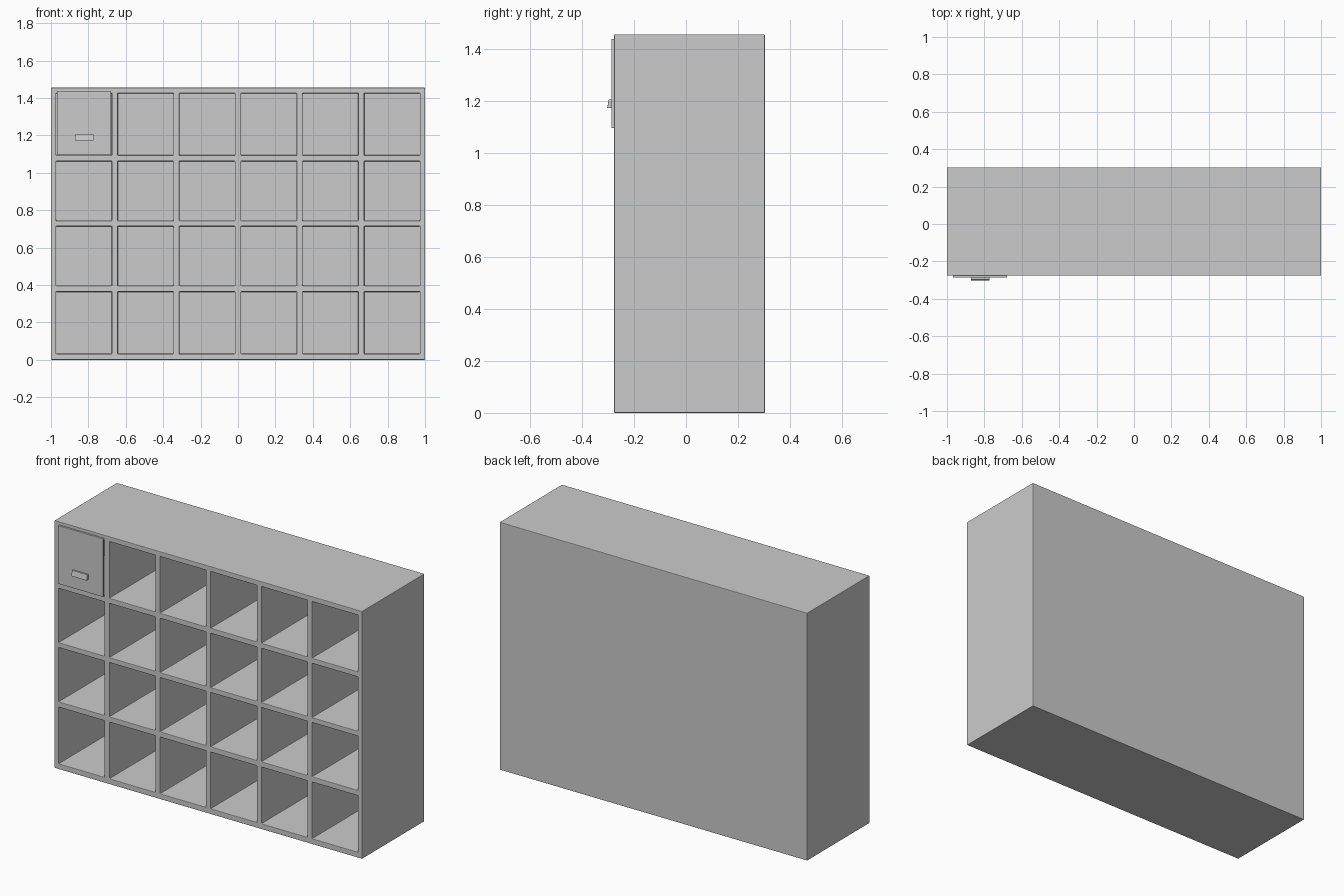
import bpy, bmesh

if "Cube" in bpy.data.objects:
    bpy.data.objects.remove(bpy.data.objects["Cube"])

FRONT, BACK, TOP = -0.276, 0.303, 1.455
CELL_BACK = 0.28

# Grid lines: frame and opening edges alternate
xs = [-1.0]
for c in range(6):
    mid = (c - 2.5) * 0.3295
    xs += [mid - 0.149, mid + 0.149]
xs.append(1.0)
zs = [0, 0.032, 0.364, 0.396, 0.714, 0.744, 1.062, 1.093, 1.425, TOP]


def finish(bm, name, bevel):
    bmesh.ops.recalc_face_normals(bm, faces=bm.faces)
    me = bpy.data.meshes.new(name)
    bm.to_mesh(me)
    bm.free()
    ob = bpy.data.objects.new(name, me)
    bpy.context.collection.objects.link(ob)
    mod = ob.modifiers.new("soft_edges", 'BEVEL')
    mod.width = bevel
    mod.segments = 2
    mod.limit_method = 'ANGLE'
    return ob


def prism(name, x0, x1, profile, bevel):
    """Extrude a (y, z) profile along x."""
    bm = bmesh.new()
    face = bm.faces.new([bm.verts.new((x0, y, z)) for y, z in profile])
    geo = bmesh.ops.extrude_face_region(bm, geom=[face], use_keep_orig=True)["geom"]
    moved = [g for g in geo if isinstance(g, bmesh.types.BMVert)]
    bmesh.ops.translate(bm, verts=moved, vec=(x1 - x0, 0, 0))
    return finish(bm, name, bevel)


# Cabinet: front lattice with pockets pushed back from each opening
bm = bmesh.new()
grid = [[bm.verts.new((x, FRONT, z)) for z in zs] for x in xs]
rim_edges = []
for i in range(len(xs) - 1):
    for j in range(len(zs) - 1):
        q = [grid[i][j], grid[i + 1][j], grid[i + 1][j + 1], grid[i][j + 1]]
        if i % 2 and j % 2:
            b = [bm.verts.new((v.co.x, CELL_BACK, v.co.z)) for v in q]
            bm.faces.new(b)
            for k in range(4):
                n = (k + 1) % 4
                bm.faces.new((q[k], q[n], b[n], b[k]))
        else:
            bm.faces.new(q)
# Outer shell and back panel
rim = [e for e in bm.edges if e.is_boundary]
geo = bmesh.ops.extrude_edge_only(bm, edges=rim)["geom"]
bmesh.ops.translate(bm, verts=[g for g in geo if isinstance(g, bmesh.types.BMVert)],
                    vec=(0, BACK - FRONT, 0))
bmesh.ops.holes_fill(bm, edges=[e for e in bm.edges if e.is_boundary], sides=0)
finish(bm, "cabinet", 0.003)

# Door over the top left compartment
prism("door", -0.969, -0.678,
      [(-0.287, 1.095), (-0.275, 1.095), (-0.275, 1.437), (-0.287, 1.437)], 0.002)

# Slanted pull on the door
prism("door_pull", -0.872, -0.772,
      [(-0.286, 1.172), (-0.303, 1.172), (-0.297, 1.204), (-0.286, 1.204)], 0.001)
